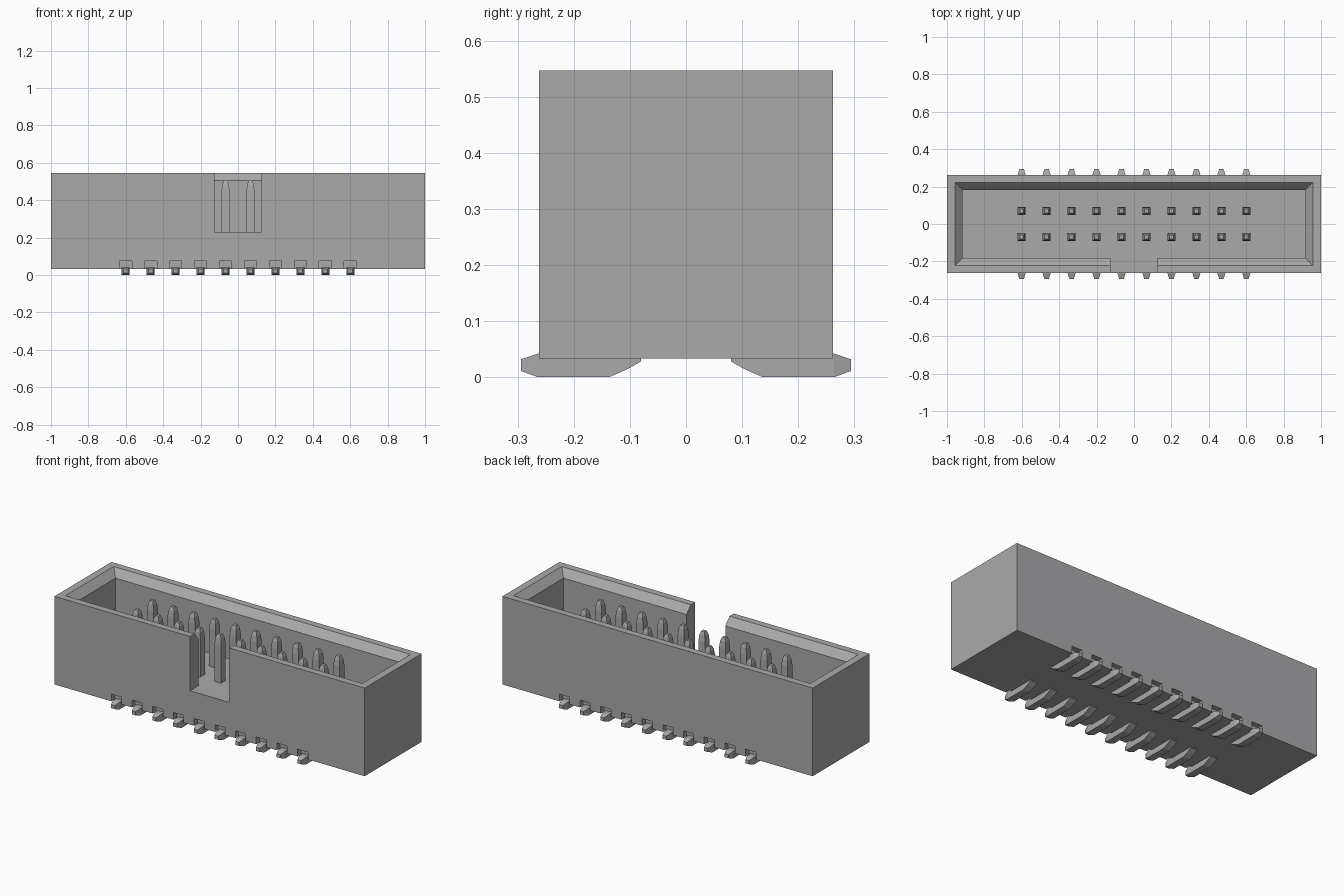
import bpy, bmesh

cube = bpy.data.objects.get("Cube")
if cube:
    bpy.data.objects.remove(cube, do_unlink=True)

grey = bpy.data.materials.new("plain grey")
grey.use_nodes = True
colour = (0.40, 0.40, 0.41, 1)
grey.diffuse_color = colour
grey.node_tree.nodes["Principled BSDF"].inputs["Base Color"].default_value = colour


def loft(bm, rings):
    """Skin a row of point rings and cap both ends."""
    loops = [[bm.verts.new(p) for p in ring] for ring in rings]
    n = len(loops[0])
    for a, b in zip(loops, loops[1:]):
        for i in range(n):
            j = (i + 1) % n
            bm.faces.new((a[i], a[j], b[j], b[i]))
    bm.faces.new(loops[0][::-1])
    bm.faces.new(loops[-1])


def flat_ring(x, y, hx, hy, z):
    return [(x - hx, y - hy, z), (x + hx, y - hy, z),
            (x + hx, y + hy, z), (x - hx, y + hy, z)]


def upright_ring(x, hx, y, z0, z1):
    return [(x - hx, y, z0), (x + hx, y, z0), (x + hx, y, z1), (x - hx, y, z1)]


def finish(bm, name):
    bmesh.ops.recalc_face_normals(bm, faces=bm.faces)
    mesh = bpy.data.meshes.new(name)
    bm.to_mesh(mesh)
    bm.free()
    mesh.materials.append(grey)
    obj = bpy.data.objects.new(name, mesh)
    bpy.context.collection.objects.link(obj)
    return obj


def loft_object(name, ring_sets):
    bm = bmesh.new()
    for rings in ring_sets:
        loft(bm, rings)
    return finish(bm, name)


DEPTH, BOTTOM, TOP, FLOOR = 0.262, 0.033, 0.547, 0.23
PITCH = 0.1335
columns = [(i - 4.5) * PITCH for i in range(10)]

# Housing block and the shapes cut out of it
housing = loft_object("housing", [[flat_ring(0, 0, 1, DEPTH, BOTTOM),
                                   flat_ring(0, 0, 1, DEPTH, TOP)]])
cavity = loft_object("cavity_cutter", [[
    flat_ring(0, 0, 0.918, 0.183, FLOOR),
    flat_ring(0, 0, 0.918, 0.183, 0.505),
    flat_ring(0, 0, 0.957, 0.222, TOP),
    flat_ring(0, 0, 0.957, 0.222, 0.6)]])
key_slot = loft_object("key_slot_cutter", [[
    flat_ring(0, -0.23, 0.125, 0.1, FLOOR),
    flat_ring(0, -0.23, 0.125, 0.1, 0.6)]])
recesses = loft_object("foot_recess_cutter", [
    [flat_ring(x, side * DEPTH, 0.033, 0.03, 0.01),
     flat_ring(x, side * DEPTH, 0.033, 0.03, 0.075)]
    for x in columns for side in (-1, 1)])

cutters = [cavity, key_slot, recesses]
for cutter in cutters:
    cutter.hide_render = True
    mod = housing.modifiers.new(cutter.name, "BOOLEAN")
    mod.operation = "DIFFERENCE"
    mod.solver = "EXACT"
    mod.object = cutter
bpy.context.view_layer.update()
graph = bpy.context.evaluated_depsgraph_get()
result = bpy.data.meshes.new_from_object(housing.evaluated_get(graph))
housing.modifiers.clear()
housing.data = result
housing.data.materials.clear()
housing.data.materials.append(grey)
for cutter in cutters:
    bpy.data.objects.remove(cutter, do_unlink=True)

# Contact pins with tapered tips, and gull-wing feet below, in two rows
pin_steps = [(FLOOR - 0.02, 0.021), (0.45, 0.021), (0.485, 0.017), (0.505, 0.010)]
foot_steps = [  # distance from centre, half width, low z, high z
    (0.08, 0.021, 0.028, 0.042), (0.105, 0.021, 0.014, 0.042),
    (0.137, 0.021, 0.0, 0.042), (0.264, 0.021, 0.0, 0.042),
    (0.294, 0.012, 0.011, 0.032)]
for row, side in (("front", -1), ("back", 1)):
    loft_object(row + "_contact_pins", [
        [flat_ring(x, side * 0.07, h, h, z) for z, h in pin_steps]
        for x in columns])
    loft_object(row + "_solder_feet", [
        [upright_ring(x, h, side * y, lo, hi) for y, h, lo, hi in foot_steps]
        for x in columns])
